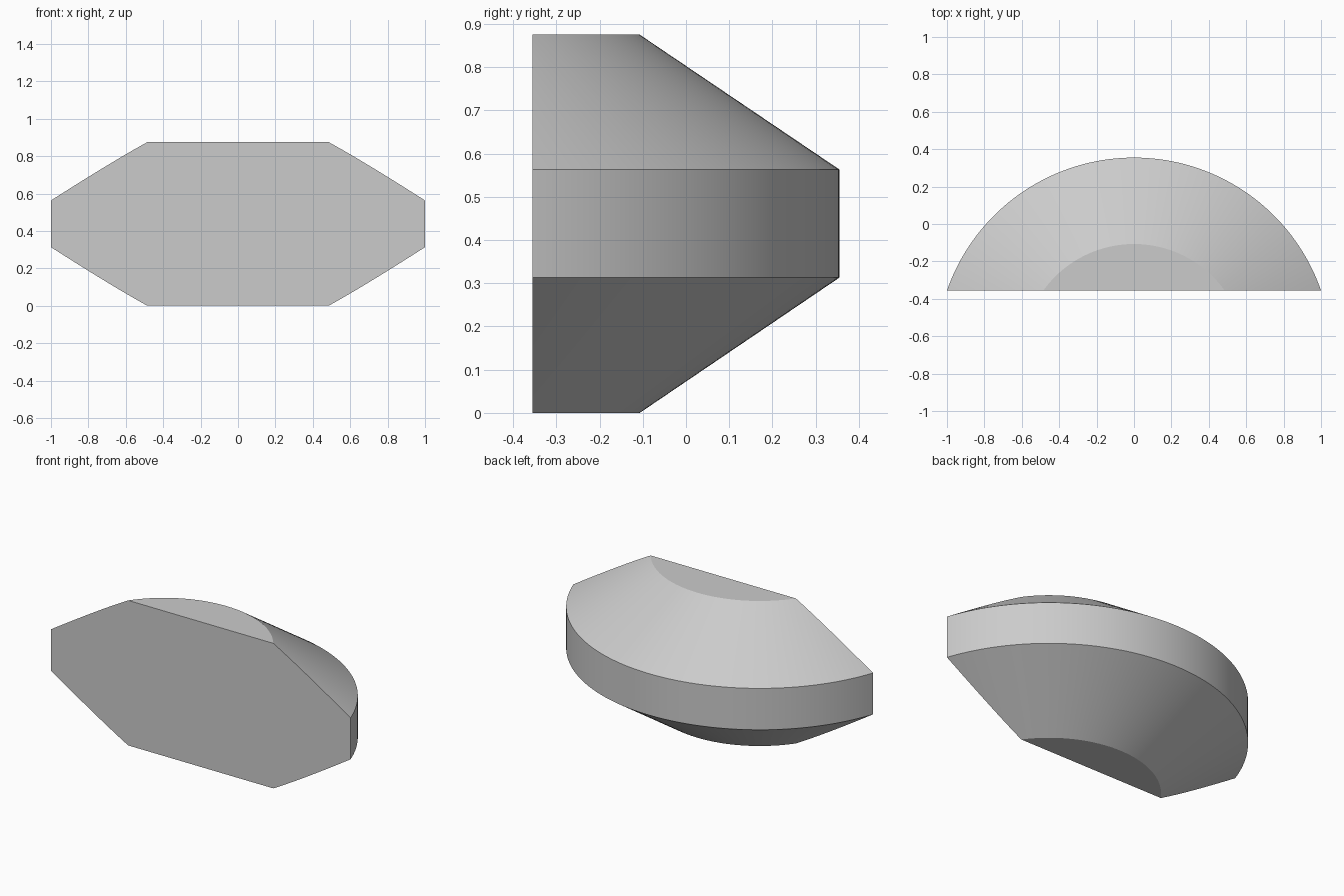
import bpy
import bmesh
import math
from mathutils import Vector

cube = bpy.data.objects.get("Cube")
if cube:
    bpy.data.objects.remove(cube, do_unlink=True)

# Overall dimensions
FRONT, BACK = -0.355, 0.355
RADIUS = 1.059
CAP_RADIUS = 0.597
AXIS_Y = BACK - RADIUS
HEIGHT, BAND_LOW, BAND_HIGH = 0.875, 0.313, 0.563

# Single plain grey
grey = bpy.data.materials.new("plain grey")
grey.use_nodes = True
colour = (0.6, 0.6, 0.6, 1.0)
grey.diffuse_color = colour
grey.node_tree.nodes["Principled BSDF"].inputs["Base Color"].default_value = colour

# Revolve the bevelled rim profile around a vertical axis
bm = bmesh.new()
profile = [(CAP_RADIUS, 0), (RADIUS, BAND_LOW), (RADIUS, BAND_HIGH), (CAP_RADIUS, HEIGHT)]
verts = [bm.verts.new((0, AXIS_Y + r, z)) for r, z in profile]
edges = [bm.edges.new(pair) for pair in zip(verts, verts[1:])]
bmesh.ops.spin(bm, geom=verts + edges, cent=(0, AXIS_Y, 0), axis=(0, 0, 1),
               angle=math.tau, steps=192, use_merge=True)
bmesh.ops.remove_doubles(bm, verts=bm.verts, dist=0.0001)

# Close the flat top and bottom
bmesh.ops.holes_fill(bm, edges=[e for e in bm.edges if e.is_boundary], sides=0)

# Slice off the flat front and close it
bmesh.ops.bisect_plane(bm, geom=bm.verts[:] + bm.edges[:] + bm.faces[:],
                       plane_co=Vector((0, FRONT, 0)), plane_no=Vector((0, -1, 0)),
                       clear_outer=True)
bmesh.ops.holes_fill(bm, edges=[e for e in bm.edges if e.is_boundary], sides=0)
bmesh.ops.recalc_face_normals(bm, faces=bm.faces)

mesh = bpy.data.meshes.new("bevelled_half_disc")
bm.to_mesh(mesh)
bm.free()
mesh.materials.append(grey)
body = bpy.data.objects.new("bevelled_half_disc", mesh)
bpy.context.collection.objects.link(body)

# Smooth the curved walls, keep the rims sharp
bpy.ops.object.select_all(action='DESELECT')
body.select_set(True)
bpy.context.view_layer.objects.active = body
bpy.ops.object.shade_smooth_by_angle(angle=math.radians(20))
